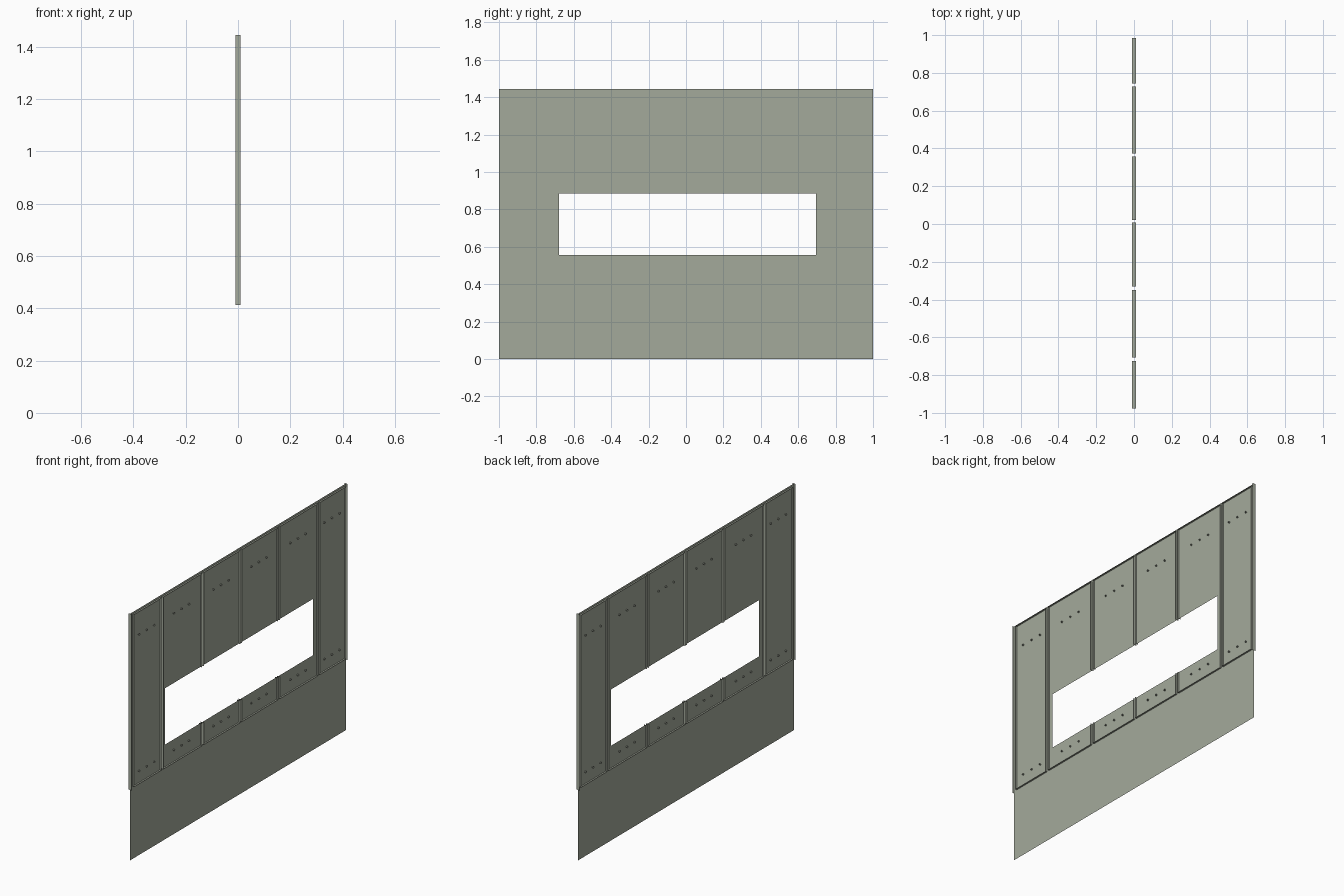
import bpy, bmesh
from mathutils import Matrix

if "Cube" in bpy.data.objects:
    bpy.data.objects.remove(bpy.data.objects["Cube"])

Z_TOP, Z_RAIL = 1.445, 0.413
WIN_Y, WIN_Z = (-0.678, 0.694), (0.555, 0.885)
HALF, INSET = 0.01, 0.012
PANELS = [(-0.976, -0.724), (-0.706, -0.349), (-0.331, 0.007),
          (0.021, 0.357), (0.374, 0.727), (0.744, 0.986)]

paint = bpy.data.materials.new("grey_green_paint")
paint.diffuse_color = (0.37, 0.40, 0.33, 1)
paint.use_nodes = True
paint.node_tree.nodes["Principled BSDF"].inputs["Base Color"].default_value = paint.diffuse_color


def finish(name, bm):
    mesh = bpy.data.meshes.new(name)
    bm.to_mesh(mesh)
    bm.free()
    mesh.materials.append(paint)
    obj = bpy.data.objects.new(name, mesh)
    bpy.context.collection.objects.link(obj)
    return obj


def fin(bm, y0, z0, y1, z1):
    """Paper-thin strip standing out on both sides of the sheet."""
    bm.faces.new([bm.verts.new(p) for p in (
        (-HALF, y0, z0), (HALF, y0, z0), (HALF, y1, z1), (-HALF, y1, z1))])


# Thin wall sheet with a window opening (grid with the middle cell left out)
bm = bmesh.new()
ys = (-1, *WIN_Y, 1)
zs = (0, *WIN_Z, Z_TOP)
grid = [[bm.verts.new((0, y, z)) for z in zs] for y in ys]
for i in range(3):
    for j in range(3):
        if (i, j) != (1, 1):
            bm.faces.new((grid[i][j], grid[i + 1][j], grid[i + 1][j + 1], grid[i][j + 1]))
finish("wall_sheet", bm)

# Outer side edges
bm = bmesh.new()
for y in (-1, 1):
    fin(bm, y, Z_RAIL, y, Z_TOP)
finish("side_edges", bm)

# Fin frame around every panel, interrupted by the window
for n, (y0, y1) in enumerate(PANELS):
    bm = bmesh.new()
    z0, z1 = Z_RAIL + INSET, Z_TOP - INSET
    fin(bm, y0, z1, y1, z1)
    fin(bm, y0, z0, y1, z0)
    for y in (y0, y1):
        if WIN_Y[0] < y < WIN_Y[1]:
            fin(bm, y, z0, y, WIN_Z[0])
            fin(bm, y, WIN_Z[1], y, z1)
        else:
            fin(bm, y, z0, y, z1)
    finish(f"panel_frame_{n + 1}", bm)

# Rows of three small open studs near the top and bottom of each panel
bm = bmesh.new()
for y0, y1 in PANELS:
    for z in (0.495, 1.295):
        for k in (-1, 0, 1):
            m = Matrix.Translation((0, (y0 + y1) / 2 + 0.07 * k, z)) @ \
                Matrix.Rotation(1.5707963, 4, 'Y')
            bmesh.ops.create_cone(bm, cap_ends=False, segments=6, radius1=0.005,
                                  radius2=0.005, depth=0.012, matrix=m)
finish("studs", bm)
